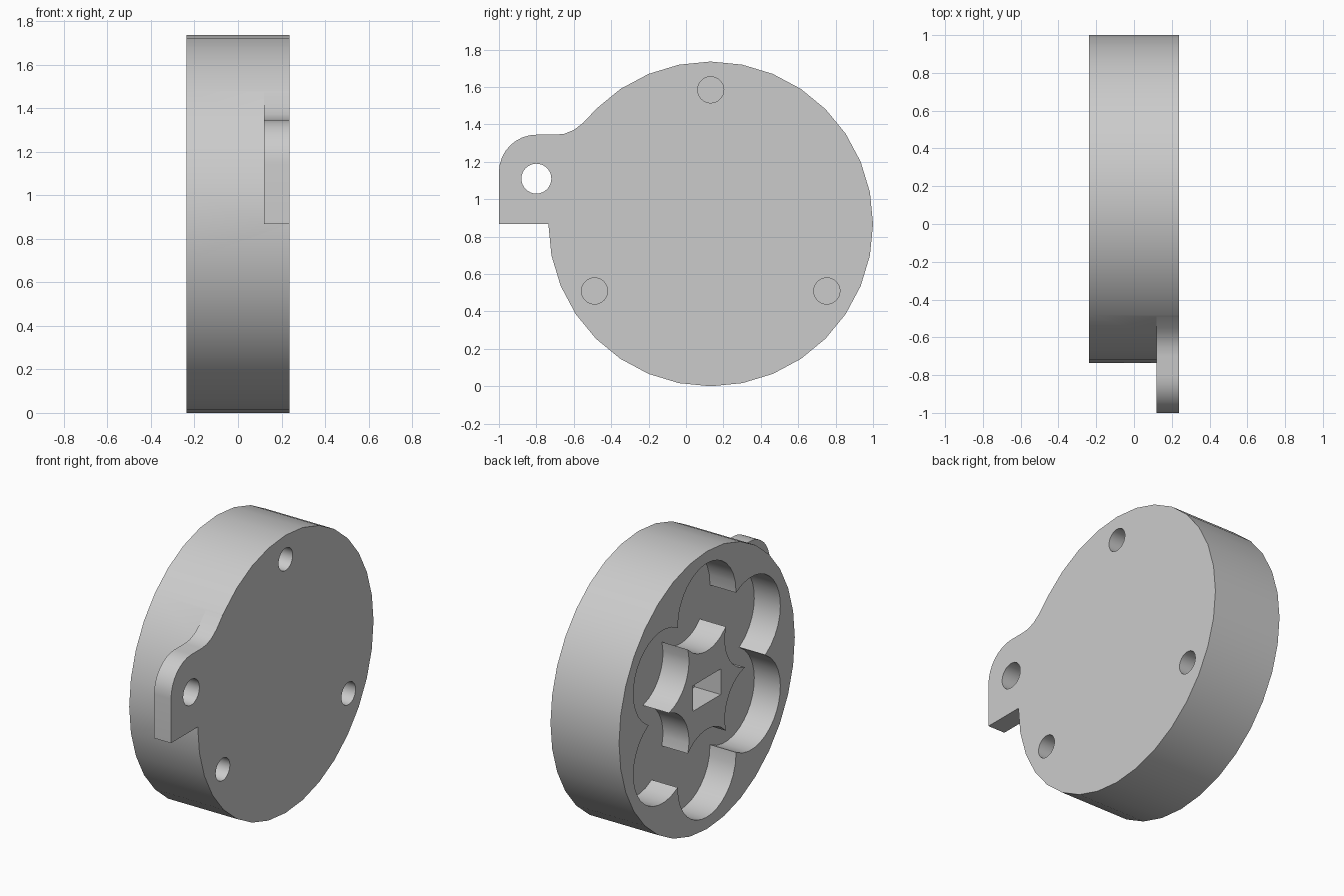
import bpy
import bmesh
from math import sin, cos, pi, sqrt, radians

cube = bpy.data.objects.get("Cube")
if cube:
    bpy.data.objects.remove(cube, do_unlink=True)

CY, CZ, R = 0.132, 0.868, 0.868        # disc centre and radius
BACK, FLOOR, FRONT = -0.237, -0.057, 0.237
LOBE_C = 0.505                         # distance of lobe centres from the axis

grey = bpy.data.materials.new("plain_grey")
grey.use_nodes = True
grey.diffuse_color = (0.6, 0.6, 0.6, 1)
grey.node_tree.nodes["Principled BSDF"].inputs["Base Color"].default_value = (0.6, 0.6, 0.6, 1)


def prism(name, pts, x0, x1):
    """Extrude a (y, z) outline along x."""
    bm = bmesh.new()
    face = bm.faces.new([bm.verts.new((x0, y, z)) for y, z in pts])
    out = bmesh.ops.extrude_face_region(bm, geom=[face])
    moved = [v for v in out["geom"] if isinstance(v, bmesh.types.BMVert)]
    bmesh.ops.translate(bm, verts=moved, vec=(x1 - x0, 0, 0))
    bmesh.ops.recalc_face_normals(bm, faces=bm.faces)
    mesh = bpy.data.meshes.new(name)
    bm.to_mesh(mesh)
    bm.free()
    mesh.materials.append(grey)
    obj = bpy.data.objects.new(name, mesh)
    bpy.context.collection.objects.link(obj)
    return obj


def circle(y, z, r, n):
    return [(y + r * sin(2 * pi * i / n), z + r * cos(2 * pi * i / n)) for i in range(n)]


def lobes(r, side, steps=16):
    """Six arcs around the axis: outer (side 1) or inner (side -1) crossing of each lobe circle."""
    pts = []
    for k in range(6):
        for i in range(steps):
            t = radians(-30 + 60 * i / steps)
            d = LOBE_C * cos(t) + side * sqrt(r * r - (LOBE_C * sin(t)) ** 2)
            a = t + k * pi / 3
            pts.append((CY + d * sin(a), CZ + d * cos(a)))
    return pts


def combine(target, tool, operation):
    mod = target.modifiers.new(operation, "BOOLEAN")
    mod.operation, mod.solver, mod.object = operation, "EXACT", tool
    bpy.ops.object.select_all(action="DESELECT")
    bpy.context.view_layer.objects.active = target
    target.select_set(True)
    bpy.ops.object.modifier_apply(modifier=mod.name)
    bpy.data.objects.remove(tool, do_unlink=True)


# Round housing
housing = prism("pump_housing", circle(CY, CZ, R, 32), BACK, FRONT)

# Mounting lug with rounded corner and a fillet into the disc
corner = [(-0.8 - 0.2 * cos(a * pi / 16), 1.145 + 0.2 * sin(a * pi / 16)) for a in range(9)]
fillet = [(-0.7, 1.345), (-0.65, 1.35), (-0.6, 1.37), (-0.55, 1.408), (-0.49, 1.472)]
lug = prism("lug", [(-1, CZ)] + corner + fillet + [(-0.3, 1.4), (-0.3, CZ)], 0.12, FRONT)
combine(housing, lug, "UNION")
combine(housing, prism("lug_hole", circle(-0.8, 1.11, 0.08, 32), 0, 0.4), "DIFFERENCE")

# Six-lobed pocket in the back
combine(housing, prism("pocket", lobes(0.288, 1), BACK - 0.1, FLOOR), "DIFFERENCE")

# Blind screw holes in the plain face
for k in range(3):
    a = k * 2 * pi / 3
    hole = circle(CY + 0.717 * sin(a), CZ + 0.717 * cos(a), 0.07, 32)
    combine(housing, prism("screw_hole", hole, 0.04, FRONT + 0.1), "DIFFERENCE")

# Star rotor standing in the pocket, with a drive slot
rotor = prism("star_rotor", lobes(0.26, -1), BACK, FLOOR + 0.02)
slot = [(CY + y, CZ + z) for y, z in ((-0.137, -0.08), (0.137, -0.08), (0.137, 0.08), (-0.137, 0.08))]
combine(rotor, prism("drive_slot", slot, BACK - 0.1, FLOOR + 0.01), "DIFFERENCE")

# Smooth curved walls, keep edges sharp
for obj in (housing, rotor):
    bpy.ops.object.select_all(action="DESELECT")
    obj.select_set(True)
    bpy.context.view_layer.objects.active = obj
    bpy.ops.object.shade_smooth_by_angle(angle=radians(30))
